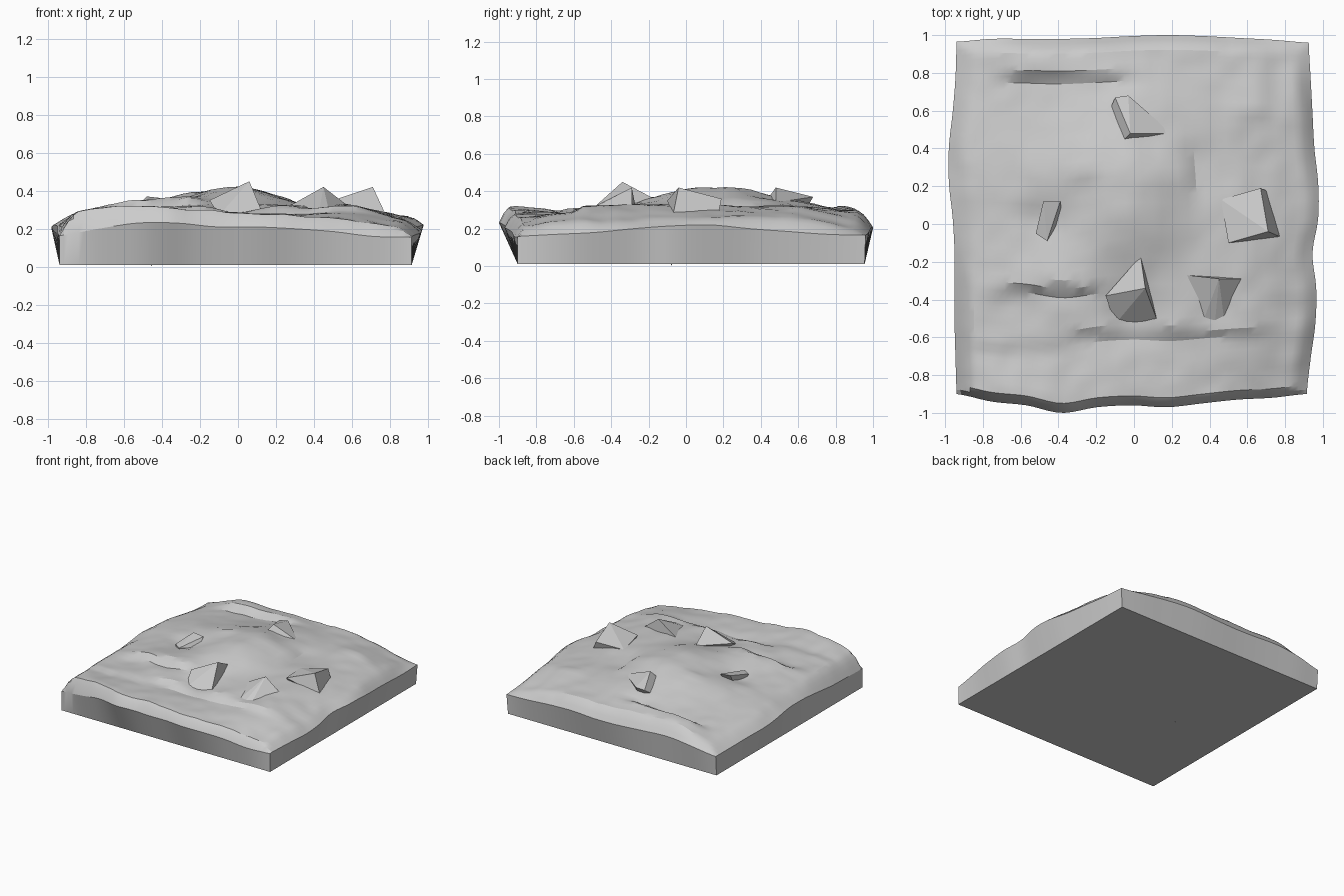
import bpy, bmesh, math
from mathutils import Vector, noise

cube = bpy.data.objects.get("Cube")
if cube:
    bpy.data.objects.remove(cube)

stone = bpy.data.materials.new("grey_stone")
stone.use_nodes = True
GREY = (0.6, 0.6, 0.6, 1)
stone.diffuse_color = GREY
stone.node_tree.nodes["Principled BSDF"].inputs["Base Color"].default_value = GREY

CELLS = 50
WEST, EAST, SOUTH, NORTH = -0.94, 0.915, -0.9, 0.955
FLOOR = 0.01

# Hill heights in hundredths, rows from front to back
HILLS = [
    [29, 32, 31, 29, 27, 25, 20],
    [29, 30, 30, 30, 30, 30, 24],
    [29, 32, 34, 33, 32, 32, 24],
    [27, 32, 36, 41, 34, 32, 26],
    [27, 32, 37, 41, 34, 31, 27],
    [25, 29, 32, 35, 32, 31, 25],
    [21, 29, 29, 29, 30, 26, 19],
]


def spline(values, t):
    """Smooth curve through evenly spaced values, t from 0 to 1."""
    last = len(values) - 1
    t = min(max(t, 0), 1) * last
    i = min(int(t), last - 1)
    f = t - i
    a, b, c, d = (values[min(max(k, 0), last)] for k in range(i - 1, i + 3))
    return b + f * ((c - a) + f * ((2*a - 5*b + 4*c - d) + f * (3*b - a - 3*c + d))) / 2


# Outward bulge of the rim, and rim height, along each edge
BULGE_S = [0, .04, .06, .1, .07, .06, .07, .05, .03, .02, 0]
BULGE_N = [.01, .025, .025, .025, .03, .04, .045, .04, .03, .02, .005]
BULGE_W = [0, .005, .01, .01, .01, .02, .04, .04, .02, .005, 0]
BULGE_E = [0, .02, .045, .05, .03, .06, .06, .04, .03, .02, .01]
RIM_S = [.165, .2, .23, .23, .21, .21, .2, .185, .16, .155]
RIM_N = [.165, .2, .22, .21, .2, .2, .21, .2, .18, .165]
RIM_SIDE = [.16, .17, .18, .2, .215, .22, .2, .185, .17, .165]


def ledge(across, along, a0, a1, place, rise):
    """Short steep step; a0 to a1 is its length."""
    d = across - place
    mask = 1 / (1 + math.exp((a0 - along) * 30)) / (1 + math.exp((along - a1) * 30))
    return rise * mask * math.tanh(d / 0.025) * math.exp(-abs(d) / 0.14)


def hollow(x, y, cx, cy, radius, depth):
    return -depth * math.exp(-((x - cx) ** 2 + (y - cy) ** 2) / radius ** 2)


def hill_height(x, y):
    rows = [spline(row, (x + 0.9) / 1.8) for row in HILLS]
    h = spline(rows, (y + 0.9) / 1.8) / 100
    # Steps facing the front
    h += ledge(y, x, -.7, -.2, -.35, .032)
    h += ledge(y, x, -.35, .7, -.58, .024)
    h += ledge(y, x, -.85, -.35, -.65, .012)
    h += ledge(y, x, -.68, -.06, .78, .032)
    h += ledge(y, x, -.33, -.2, .24, .018)
    h += ledge(y, x, .54, .7, .57, .015)
    # Step facing the left
    h += ledge(-x, y, .15, .45, -.29, .022)
    # Hollows around the boulders
    h += hollow(x, y, 0, -.49, .13, .04)
    h += hollow(x, y, .43, -.49, .09, .015)
    h += hollow(x, y, -.46, 0, .13, .04)
    h += hollow(x, y, .08, .43, .08, .025)
    h += .008 * noise.noise(Vector((x * 4, y * 4, 2.5)))
    return h + .008 * noise.noise(Vector((x * 10, y * 10, 7)))


def surface_point(u, v):
    west = WEST - spline(BULGE_W, v)
    east = EAST + spline(BULGE_E, v)
    south = SOUTH - spline(BULGE_S, u)
    north = NORTH + spline(BULGE_N, u)
    x = west + (east - west) * u
    y = south + (north - south) * v
    # Blend from the rim up to the hills, steepest along the front
    front_back = spline(RIM_S, u) * (1 - v) + spline(RIM_N, u) * v
    side = spline(RIM_SIDE, v)
    near_side, near_front = min(u, 1 - u) + 1e-4, min(v, 1 - v) + 1e-4
    rim = (front_back * near_side + side * near_front) / (near_side + near_front)
    t = min(u / .065, (1 - u) / .05, v / .028, (1 - v) / .045, 1)
    t = math.sin(t * math.pi / 2)
    return Vector((x, y, rim + (hill_height(x, y) - rim) * t))


def finish(name, bm, angle):
    bmesh.ops.recalc_face_normals(bm, faces=bm.faces)
    mesh = bpy.data.meshes.new(name)
    bm.to_mesh(mesh)
    bm.free()
    mesh.materials.append(stone)
    obj = bpy.data.objects.new(name, mesh)
    bpy.context.collection.objects.link(obj)
    bpy.ops.object.select_all(action='DESELECT')
    obj.select_set(True)
    bpy.context.view_layer.objects.active = obj
    bpy.ops.object.shade_smooth_by_angle(angle=math.radians(angle))


# Ground: hilly top, leaning walls and flat underside
bm = bmesh.new()
steps = range(CELLS + 1)
# Cells are closer together along the border
spread = [.5 - .5 * (.6 * (1 - 2 * i / CELLS) + .4 * math.cos(math.pi * i / CELLS)) for i in steps]
top = [[bm.verts.new(surface_point(u, v)) for u in spread] for v in spread]
for j in range(CELLS):
    for i in range(CELLS):
        bm.faces.new((top[j][i], top[j][i + 1], top[j + 1][i + 1], top[j + 1][i]))
border = [(i, 0) for i in range(CELLS)] + [(CELLS, j) for j in range(CELLS)]
border += [(CELLS - i, CELLS) for i in range(CELLS)] + [(0, CELLS - j) for j in range(CELLS)]
rim = [top[j][i] for i, j in border]
foot = [bm.verts.new((WEST + (EAST - WEST) * spread[i], SOUTH + (NORTH - SOUTH) * spread[j], FLOOR))
        for i, j in border]
for k in range(len(rim)):
    n = (k + 1) % len(rim)
    bm.faces.new((foot[k], foot[n], rim[n], rim[k]))
bm.faces.new(foot[::-1])
finish("ground", bm, 25)


def rock(name, points):
    """Angular boulder wrapped around its corner points."""
    bm = bmesh.new()
    for p in points:
        bm.verts.new(p)
    result = bmesh.ops.convex_hull(bm, input=bm.verts)
    spare = {g for g in result["geom_interior"] + result["geom_unused"] if isinstance(g, bmesh.types.BMVert)}
    bmesh.ops.delete(bm, geom=list(spare), context='VERTS')
    bmesh.ops.dissolve_limit(bm, angle_limit=0.1, verts=bm.verts, edges=bm.edges)
    finish(name, bm, 10)


# Boulders half sunk in the ground
rock("front_boulder", [(.06, -.34, .45), (-.15, -.38, .35), (.035, -.17, .36),
                       (.13, -.53, .28), (-.1, -.53, .27), (.05, -.4, .1)])
rock("front_left_boulder", [(.45, -.29, .42), (.27, -.27, .32), (.58, -.29, .32),
                            (.48, -.53, .29), (.36, -.53, .29), (.43, -.51, .31), (.43, -.35, .15)])
rock("left_boulder", [(.71, -.04, .42), (.67, .19, .36), (.46, .13, .33), (.5, -.1, .35),
                      (.78, -.07, .27), (.74, .16, .22), (.55, .0, .15)])
rock("back_boulder", [(-.02, .48, .42), (-.03, .68, .37), (-.1, .67, .36), (-.07, .43, .35),
                      (.2, .48, .34), (-.13, .6, .31), (.0, .55, .15)])
rock("right_boulder", [(-.48, .12, .37), (-.39, .12, .36), (-.46, -.09, .33),
                       (-.52, -.05, .33), (-.38, .04, .3), (-.456, -.08, 0)])
